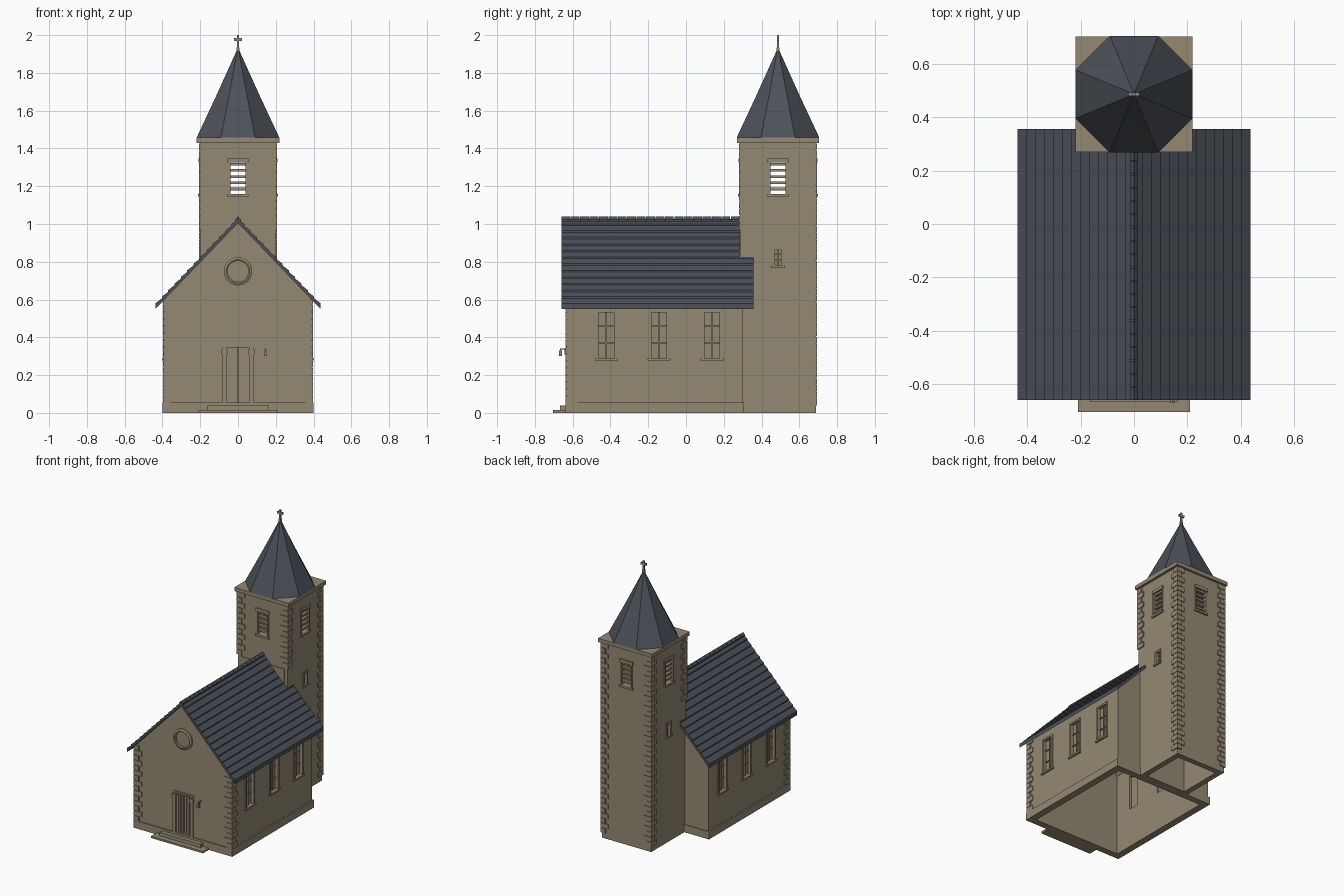
import bpy, bmesh, math
from mathutils import Matrix

if "Cube" in bpy.data.objects:
    bpy.data.objects.remove(bpy.data.objects["Cube"], do_unlink=True)


def material(name, rgb):
    m = bpy.data.materials.new(name)
    m.use_nodes = True
    m.diffuse_color = (*rgb, 1)
    bsdf = m.node_tree.nodes["Principled BSDF"]
    bsdf.inputs["Base Color"].default_value = (*rgb, 1)
    bsdf.inputs["Roughness"].default_value = 0.9
    return m


STONE = material("warm stone", (0.30, 0.25, 0.17))
SLATE = material("blue grey slate", (0.072, 0.082, 0.099))


def finish(name, bm, mat, loc=(0, 0, 0), turn=0):
    bmesh.ops.recalc_face_normals(bm, faces=bm.faces)
    mesh = bpy.data.meshes.new(name)
    bm.to_mesh(mesh)
    bm.free()
    mesh.materials.append(mat)
    obj = bpy.data.objects.new(name, mesh)
    obj.location = loc
    obj.rotation_euler.z = turn
    bpy.context.collection.objects.link(obj)
    return obj


def prism(points, y0, y1):
    return points, y0, y1


def box(x0, x1, y0, y1, z0, z1):
    return [(x0, z0), (x1, z0), (x1, z1), (x0, z1)], y0, y1


def build(name, parts, mat=STONE, loc=(0, 0, 0), turn=0):
    """Each part is an x-z outline pulled from y0 to y1."""
    bm = bmesh.new()
    for pts, y0, y1 in parts:
        a = [bm.verts.new((x, y0, z)) for x, z in pts]
        b = [bm.verts.new((x, y1, z)) for x, z in pts]
        bm.faces.new(a)
        bm.faces.new(b)
        for i in range(len(pts)):
            j = (i + 1) % len(pts)
            bm.faces.new((a[i], a[j], b[j], b[i]))
    return finish(name, bm, mat, loc, turn)


def cut(target, parts):
    cutter = build("cutter", parts)
    cutter.hide_render = True
    mod = target.modifiers.new("opening", "BOOLEAN")
    mod.operation, mod.solver, mod.object = "DIFFERENCE", "EXACT", cutter
    bpy.context.view_layer.objects.active = target
    bpy.ops.object.modifier_apply(modifier=mod.name)
    bpy.data.objects.remove(cutter, do_unlink=True)


def house(half, apex, bottom):
    eave = apex - half * PITCH
    return [(-half, bottom), (half, bottom), (half, eave), (0, apex), (-half, eave)]


PITCH = 1.041
NX, NF, NB, APEX = 0.39, -0.63, 0.30, 1.005   # nave half width, front, back, gable
TY, TH, TOP = 0.487, 0.20, 1.43               # tower centre, half width, height
WIN_Y = (-0.422, -0.142, 0.138)
WIN_LOW, WIN_HIGH = 0.285, 0.545
SIDES = (-1, 1)

# Nave: hollow gabled shell with window openings, door recess and round window
nave = build("nave_walls", [prism(house(NX, APEX, 0), NF, NB)])
cut(nave, [prism(house(NX - 0.04, APEX - 0.05, -0.1), NF + 0.04, NB - 0.04)])
cut(nave, [box(-0.5, 0.5, y - 0.04, y + 0.04, WIN_LOW, WIN_HIGH - 0.012) for y in WIN_Y])
cut(nave, [box(-0.075, 0.075, NF - 0.1, NF + 0.022, 0.04, 0.345)])

# Plinth: band around the foot of the nave
P = NX + 0.01
build("nave_plinth", [
    box(-P, P, NF - 0.008, NF + 0.02, 0, 0.055),
    box(-P, P, NB - 0.02, NB + 0.006, 0, 0.055),
    *[box(*sorted((s * (P - 0.03), s * P)), NF, NB, 0, 0.055) for s in SIDES]])


def window(name, hw, z0, z1, loc, turn):
    """Stone surround, sill, glazing and glazing bars, facing local -y."""
    t = 0.013
    build(name + "_surround", [
        box(-hw, -hw + t, -0.006, 0.02, z0, z1),
        box(hw - t, hw, -0.006, 0.02, z0, z1),
        box(-hw, hw, -0.006, 0.02, z1 - t, z1),
        box(-hw - 0.008, hw + 0.008, -0.012, 0.02, z0 - 0.008, z0 + 0.004)],
        loc=loc, turn=turn)
    thirds = [z0 + (z1 - z0) * k / 3 for k in (1, 2)]
    build(name + "_bars", [
        box(-0.003, 0.003, 0.01, 0.02, z0, z1),
        *[box(-hw + t, hw - t, 0.01, 0.02, z - 0.003, z + 0.003) for z in thirds]],
        loc=loc, turn=turn)
    build(name + "_pane", [box(-hw + 0.004, hw - 0.004, 0.018, 0.024, z0 - 0.004, z1 - 0.004)],
          loc=loc, turn=turn)


for s in SIDES:
    for y in WIN_Y:
        window("nave_window", 0.053, WIN_LOW, WIN_HIGH, (s * NX, y, 0), s * math.pi / 2)

# Tower: hollow square shaft with louvre and slit openings
tower = build("tower_walls", [box(-TH, TH, TY - TH, TY + TH, 0, TOP)])
I = TH - 0.04
cut(tower, [box(-I, I, TY - I, TY + I, -0.1, TOP - 0.03)])
cut(tower, [box(-0.04, 0.04, TY - 0.5, TY + 0.5, 1.16, 1.325)])
cut(tower, [box(-0.5, 0.5, TY - 0.04, TY + 0.04, 1.16, 1.325)])
cut(tower, [box(-0.5, 0.5, TY - 0.018, TY + 0.018, 0.775, 0.865)])
build("tower_cornice", [box(-0.219, 0.219, TY - 0.217, TY + 0.217, TOP, 1.457)])
build("tower_roof_upstand", [box(-0.175, 0.175, TY - TH - 0.005, TY - TH + 0.01, 0.8, 0.96)])

for s in SIDES:
    window("tower_small_window", 0.028, 0.775, 0.875, (s * TH, TY, 0), s * math.pi / 2)

# Belfry louvres on all four faces
F = -TH
for k in range(4):
    turn = k * math.pi / 2
    build("belfry_surround", [
        box(-0.05, -0.04, F - 0.006, F + 0.02, 1.155, 1.335),
        box(0.04, 0.05, F - 0.006, F + 0.02, 1.155, 1.335),
        box(-0.055, 0.055, F - 0.009, F + 0.02, 1.325, 1.348),
        box(-0.055, 0.055, F - 0.012, F + 0.02, 1.145, 1.16)], loc=(0, TY, 0), turn=turn)
    build("belfry_slats", [
        box(-0.041, 0.041, F + 0.004, F + 0.026, z, z + 0.014)
        for z in [1.178 + 0.033 * i for i in range(5)]], loc=(0, TY, 0), turn=turn)


# Corner stones: alternating long and short blocks
def quoins(name, cx, cy, sx, sy, z0, z1, out=0.007):
    n = round((z1 - z0) / 0.037)
    h = (z1 - z0) / n
    parts = []
    for i in range(n):
        lx, ly = (0.055, 0.033) if i % 2 else (0.033, 0.055)
        parts.append(box(*sorted((cx - sx * lx, cx + sx * out)),
                         *sorted((cy - sy * ly, cy + sy * out)),
                         z0 + i * h, z0 + (i + 1) * h - 0.003))
    build(name, parts)


for s in SIDES:
    quoins("nave_quoins", s * NX, NF, s, -1, 0.055, 0.61)
    quoins("tower_back_quoins", s * TH, TY + TH, s, 1, 0.04, TOP)
    quoins("tower_front_quoins", s * TH, TY - TH, s, -1, 0.97, TOP)

# Nave roof: overlapping slate courses, running past the tower at the eaves
COURSES, EAVE = 13, 0.437
for s in SIDES:
    parts = []
    for i in range(COURSES):
        a, b = EAVE * i / COURSES, EAVE * (i + 1) / COURSES
        za, zb = APEX - a * PITCH, APEX - b * PITCH
        outline = [(s * a, za), (s * b, zb), (s * b, zb + 0.030), (s * a, za + 0.021)]
        back = 0.357 if a > TH - 0.04 else TY - TH + 0.005
        parts.append(prism(outline, -0.66, back))
    build("nave_roof_slope", parts, SLATE)

# Ridge tiles
RN, R0, R1 = 19, -0.66, TY - TH
step = (R1 - R0) / RN
build("ridge_tiles", [
    prism([(-0.015, 1.012), (0, 1.027), (0.015, 1.012), (0.015, 1.024), (0, 1.04), (-0.015, 1.024)],
          R0 + i * step, R0 + (i + 1) * step - 0.003) for i in range(RN)], SLATE)

# Spire: eight-sided, gently flared
bm = bmesh.new()
rings = []
for apothem, z in ((0.219, 1.457), (0.117, 1.675), (0.004, 1.925)):
    r = apothem / math.cos(math.pi / 8)
    rings.append([bm.verts.new((r * math.cos((k + 0.5) * math.pi / 4),
                                r * math.sin((k + 0.5) * math.pi / 4), z)) for k in range(8)])
for low, high in zip(rings, rings[1:]):
    for k in range(8):
        j = (k + 1) % 8
        bm.faces.new((low[k], low[j], high[j], high[k]))
bm.faces.new(rings[0])
bm.faces.new(rings[-1])
finish("spire", bm, SLATE, (0, TY, 0))

# Cross on the spire
build("spire_cross", [
    box(-0.009, 0.009, -0.009, 0.009, 1.915, 1.935),
    box(-0.006, 0.006, -0.006, 0.006, 1.93, 2.0),
    box(-0.021, 0.021, -0.006, 0.006, 1.97, 1.985)], loc=(0, TY, 0))

# Round gable window: raised ring with a thin pane
bm = bmesh.new()
outline = [(0.055, 0), (0.055, 0.012), (0.062, 0.016), (0.075, 0.01), (0.075, 0)]
N = 32
loops = [[bm.verts.new((r * math.cos(2 * math.pi * k / N), -d, r * math.sin(2 * math.pi * k / N)))
          for r, d in outline] for k in range(N)]
for k in range(N):
    a, b = loops[k], loops[(k + 1) % N]
    for i in range(len(outline)):
        j = (i + 1) % len(outline)
        bm.faces.new((a[i], a[j], b[j], b[i]))
finish("round_window_ring", bm, STONE, (0, NF, 0.75))
bm = bmesh.new()
bmesh.ops.create_cone(bm, cap_ends=True, segments=N, radius1=0.057, radius2=0.057, depth=0.006,
                      matrix=Matrix.Rotation(math.pi / 2, 4, "X"))
finish("round_window_pane", bm, STONE, (0, NF, 0.75))

# Entrance: jambs with capitals, two panelled leaves and steps
door = [box(-0.085, 0.085, -0.006, 0.02, 0.345, 0.358)]
leaves = []
for s in SIDES:
    door += [box(*sorted((s * 0.06, s * 0.082)), -0.008, 0.022, 0.04, 0.345),
             box(*sorted((s * 0.056, s * 0.087)), -0.014, 0.022, 0.31, 0.335)]
    leaves.append(box(*sorted((s * 0.002, s * 0.06)), 0.012, 0.024, 0.045, 0.345))
    for x in (0.006, 0.026, 0.046):
        leaves.append(box(*sorted((s * x, s * (x + 0.014))), 0.006, 0.014, 0.055, 0.335))
build("door_surround", door, loc=(0, NF, 0))
build("door_leaves", leaves, loc=(0, NF, 0))
build("door_steps", [box(-0.21, 0.21, -0.705, NF, 0, 0.014),
                     box(-0.165, 0.165, -0.668, NF, 0.014, 0.04)])

# Lantern beside the door
build("door_lantern", [
    box(0.142, 0.148, NF - 0.034, NF + 0.01, 0.335, 0.341),
    box(0.137, 0.153, NF - 0.042, NF - 0.026, 0.30, 0.33),
    box(0.142, 0.148, NF - 0.037, NF - 0.031, 0.325, 0.341)])
